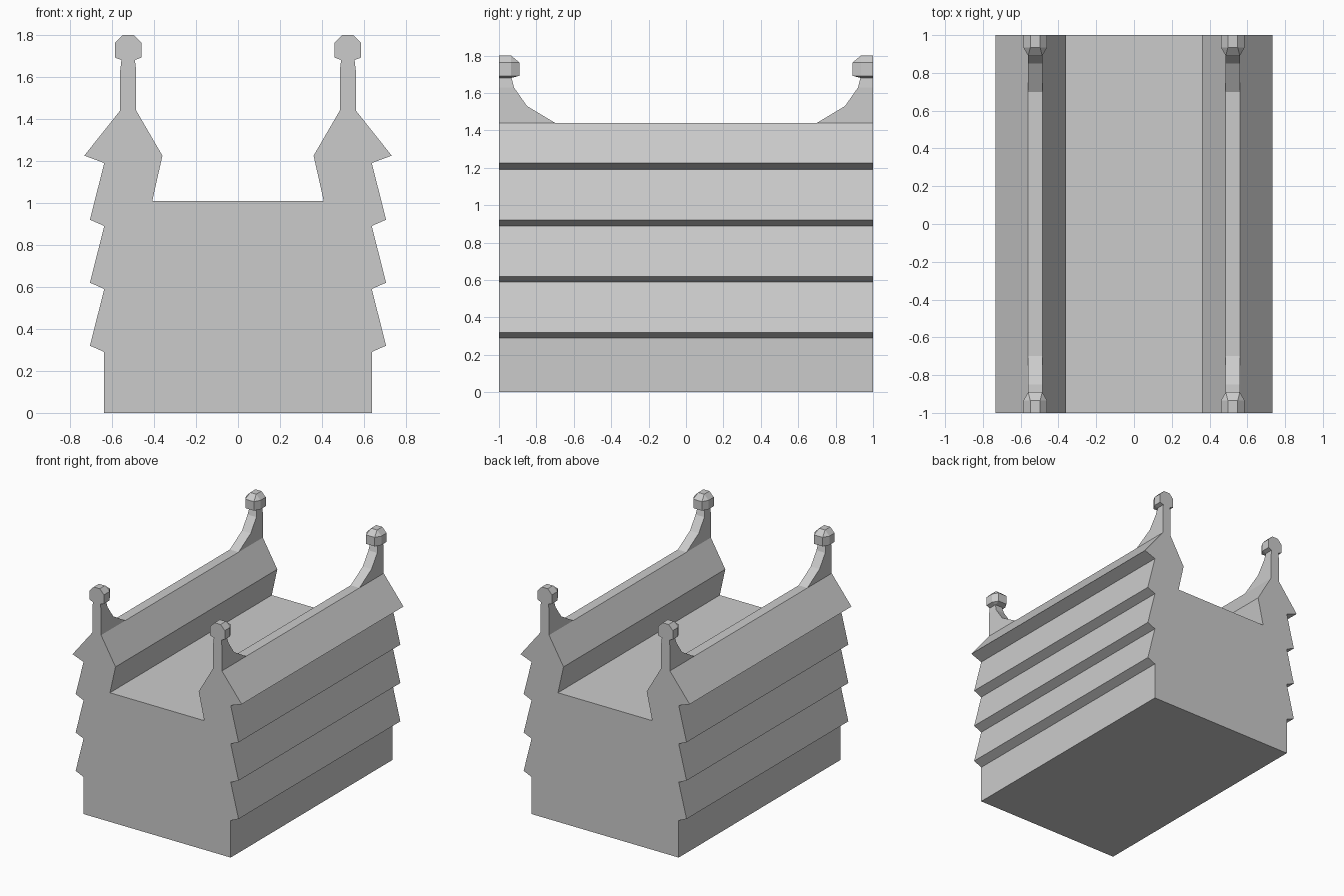
import bpy
import bmesh

cube = bpy.data.objects.get("Cube")
if cube:
    bpy.data.objects.remove(cube, do_unlink=True)

grey = bpy.data.materials.new("plain grey")
grey.use_nodes = True
grey.diffuse_color = (0.6, 0.6, 0.6, 1)
grey.node_tree.nodes["Principled BSDF"].inputs["Base Color"].default_value = (0.6, 0.6, 0.6, 1)

RIDGE_X = 0.523


def add_object(name, bm, mirrored=False):
    bmesh.ops.recalc_face_normals(bm, faces=bm.faces)
    mesh = bpy.data.meshes.new(name)
    bm.to_mesh(mesh)
    bm.free()
    mesh.materials.append(grey)
    obj = bpy.data.objects.new(name, mesh)
    bpy.context.collection.objects.link(obj)
    if mirrored:
        mod = obj.modifiers.new("four corners", "MIRROR")
        mod.use_axis = (True, True, False)
    return obj


# Body: stepped siding, flared eaves, ridges and open trough in one section
half = [(0.637, 0), (0.637, 0.29)]
for z in (0.32, 0.62, 0.92):
    half += [(0.705, z), (0.637, z + 0.27)]
half += [(0.732, 1.225), (RIDGE_X + 0.038, 1.44), (RIDGE_X - 0.038, 1.44),
         (0.36, 1.225), (0.408, 1.01)]
section = half + [(-x, z) for x, z in reversed(half)]
bm = bmesh.new()
face = bm.faces.new([bm.verts.new((x, -1, z)) for x, z in section])
new = bmesh.ops.extrude_face_region(bm, geom=[face])["geom"]
bmesh.ops.translate(bm, vec=(0, 2, 0), verts=[v for v in new if isinstance(v, bmesh.types.BMVert)])
if face.is_valid and len(bm.faces) < len(section) + 2:
    bm.faces.new([v for v in face.verts])
add_object("stepped_body", bm)

# Ridge-end brackets: rings of (depth, height, half width), curving up to a neck
bm = bmesh.new()
rings = []
for depth, z, w in ((0.30, 1.44, 0.038), (0.15, 1.53, 0.038),
                    (0.08, 1.63, 0.038), (0.065, 1.69, 0.031)):
    rings.append([bm.verts.new((RIDGE_X + sx * w, y, z))
                  for sx, y in ((-1, -1), (1, -1), (1, depth - 1), (-1, depth - 1))])
for low, high in zip(rings, rings[1:]):
    for i in range(4):
        j = (i + 1) % 4
        bm.faces.new((low[i], low[j], high[j], high[i]))
bm.faces.new(rings[0])
bm.faces.new(rings[-1])
add_object("ridge_brackets", bm, mirrored=True)

# Finials: faceted half-round knobs with bevelled tops
bm = bmesh.new()
outline = ((0.063, -1), (0.063, -0.935), (0.037, -0.89))
points = [(w, y, z) for z in (1.692, 1.762) for w, y in outline]
points += [(0.026, y, 1.8) for y in (-1, -0.935)]
points += [(0.031, y, 1.68) for y in (-1, -0.935)]
for w, y, z in points:
    for side in (-1, 1):
        bm.verts.new((RIDGE_X + side * w, y, z))
bmesh.ops.convex_hull(bm, input=bm.verts[:])
bmesh.ops.dissolve_limit(bm, angle_limit=0.02, verts=bm.verts[:], edges=bm.edges[:])
add_object("finials", bm, mirrored=True)
